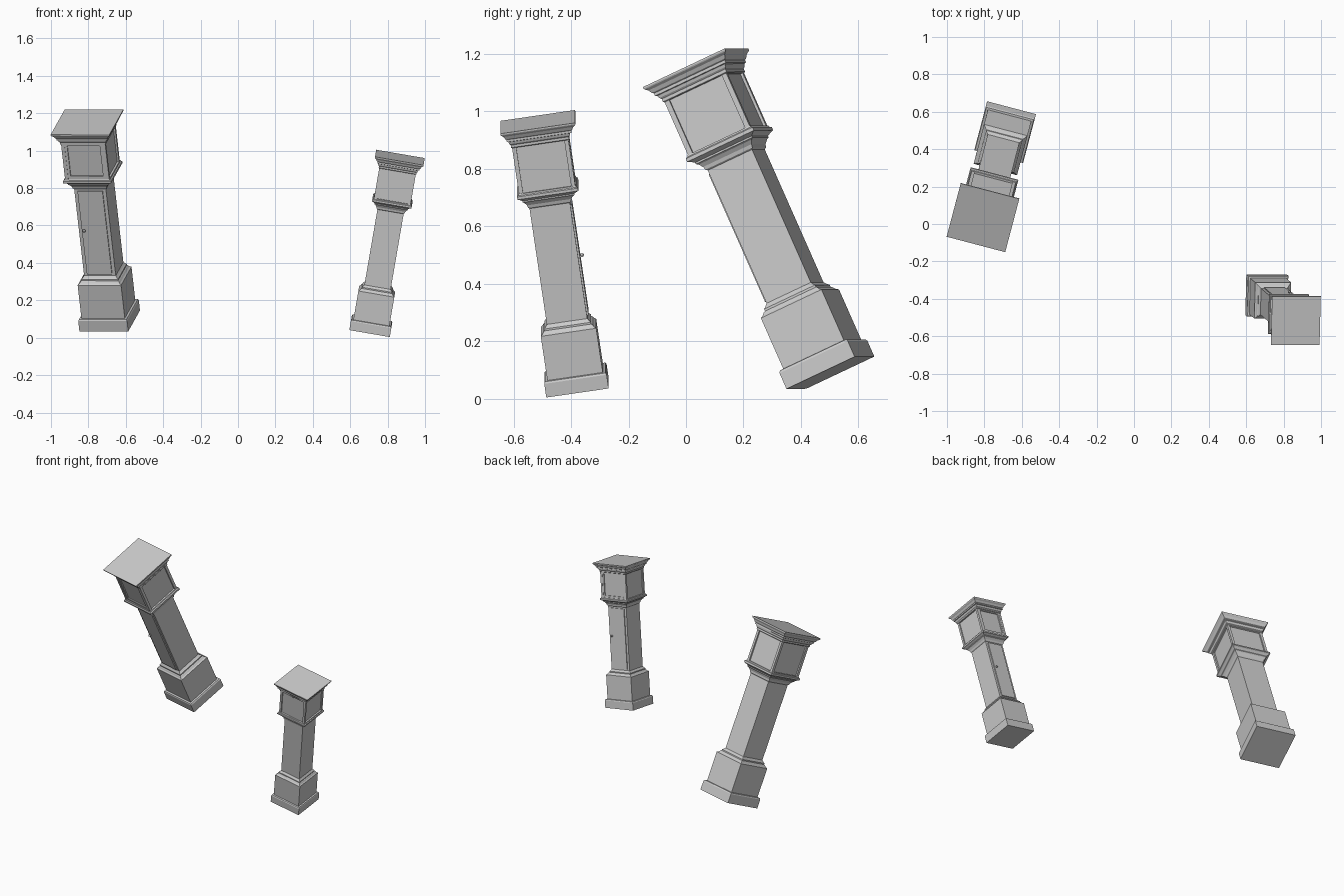
import bpy, bmesh
from mathutils import Matrix, Vector

if "Cube" in bpy.data.objects:
    bpy.data.objects.remove(bpy.data.objects["Cube"])


def finish(bm, name, mat):
    bmesh.ops.recalc_face_normals(bm, faces=bm.faces)
    bm.transform(mat)
    me = bpy.data.meshes.new(name)
    bm.to_mesh(me)
    bm.free()
    ob = bpy.data.objects.new(name, me)
    bpy.context.collection.objects.link(ob)
    return ob


def square_loft(name, mat, profile):
    """Stack of square rings; profile = (half width, height) pairs."""
    bm = bmesh.new()
    rings = []
    for r, z in profile:
        rings.append([bm.verts.new((sx * r, sy * r, z))
                      for sx, sy in ((-1, -1), (1, -1), (1, 1), (-1, 1))])
    bm.faces.new(rings[0])
    bm.faces.new(rings[-1])
    for a, b in zip(rings, rings[1:]):
        for i in range(4):
            j = (i + 1) % 4
            bm.faces.new((a[i], a[j], b[j], b[i]))
    return finish(bm, name, mat)


def boxes(name, mat, items):
    """Several boxes in one object; each item is (low corner, high corner)."""
    bm = bmesh.new()
    for lo, hi in items:
        lo, hi = Vector(lo), Vector(hi)
        m = Matrix.Translation((lo + hi) / 2) @ Matrix.Diagonal((*(hi - lo), 1))
        bmesh.ops.create_cube(bm, size=1, matrix=m)
    return finish(bm, name, mat)


def clock(tag, origin, up, back, scale):
    # Leaning frame built from the up axis and the backward direction
    z = Vector(up).normalized()
    y = Vector(back)
    y = (y - z * y.dot(z)).normalized()
    x = y.cross(z)
    rot = Matrix((x, y, z)).transposed().to_4x4()
    mat = Matrix.Translation(origin) @ rot @ Matrix.Scale(scale, 4)

    # Plinth and base case
    square_loft(tag + "plinth", mat, [(.135, 0), (.135, .06), (.131, .068), (.12, .07)])
    square_loft(tag + "base_case", mat, [(.12, .068), (.12, .258)])
    square_loft(tag + "base_moulding", mat, [
        (.12, .258), (.12, .264), (.112, .270), (.105, .280),
        (.101, .282), (.101, .290), (.095, .296), (.0875, .306)])

    # Trunk with raised door and knob
    square_loft(tag + "trunk", mat, [(.0875, .29), (.0875, .83)])
    boxes(tag + "trunk_door", mat, [((-.069, -.095, .315), (.069, -.085, .803))])
    bm = bmesh.new()
    bmesh.ops.create_uvsphere(bm, u_segments=12, v_segments=8, radius=.008,
                              matrix=Matrix.Translation((-.054, -.105, .577)))
    bmesh.ops.create_cube(bm, size=1, matrix=Matrix.Translation((-.054, -.098, .577))
                          @ Matrix.Diagonal((.006, .012, .006, 1)))
    finish(bm, tag + "door_knob", mat)

    # Flared moulding under the hood
    square_loft(tag + "hood_base_moulding", mat, [
        (.0875, .815), (.093, .820), (.096, .832), (.105, .845), (.112, .850),
        (.112, .856), (.124, .864), (.132, .868), (.132, .880), (.126, .884), (.124, .890)])

    # Hood box, corner posts and front window frame
    square_loft(tag + "hood", mat, [(.1125, .88), (.1125, 1.11)])
    o, i, lo, hi = .122, .104, .888, 1.105
    posts = []
    for sx in (-1, 1):
        for sy in (-1, 1):
            xs, ys = sorted((sx * o, sx * i)), sorted((sy * o, sy * i))
            posts.append(((xs[0], ys[0], lo), (xs[1], ys[1], hi)))
    boxes(tag + "hood_corner_posts", mat, posts)
    boxes(tag + "hood_window_frame", mat, [
        ((-.104, -.12, .89), (-.09, -.11, 1.10)),
        ((.09, -.12, .89), (.104, -.11, 1.10)),
        ((-.09, -.12, .89), (.09, -.11, .905)),
        ((-.09, -.12, 1.082), (.09, -.11, 1.10))])

    # Stepped cornice with flat top
    square_loft(tag + "cornice", mat, [
        (.123, 1.092), (.126, 1.095), (.126, 1.106), (.131, 1.112), (.134, 1.122),
        (.140, 1.124), (.140, 1.134), (.145, 1.138), (.151, 1.150),
        (.160, 1.158), (.162, 1.162), (.162, 1.168)])


clock("large_clock_", (-.686, .503, .090), (-.104, -.402, .909), (.232, .879, .415), 1.0)
clock("small_clock_", (.706, -.378, .038), (.168, -.146, .975), (0, -1, 0), .813)
